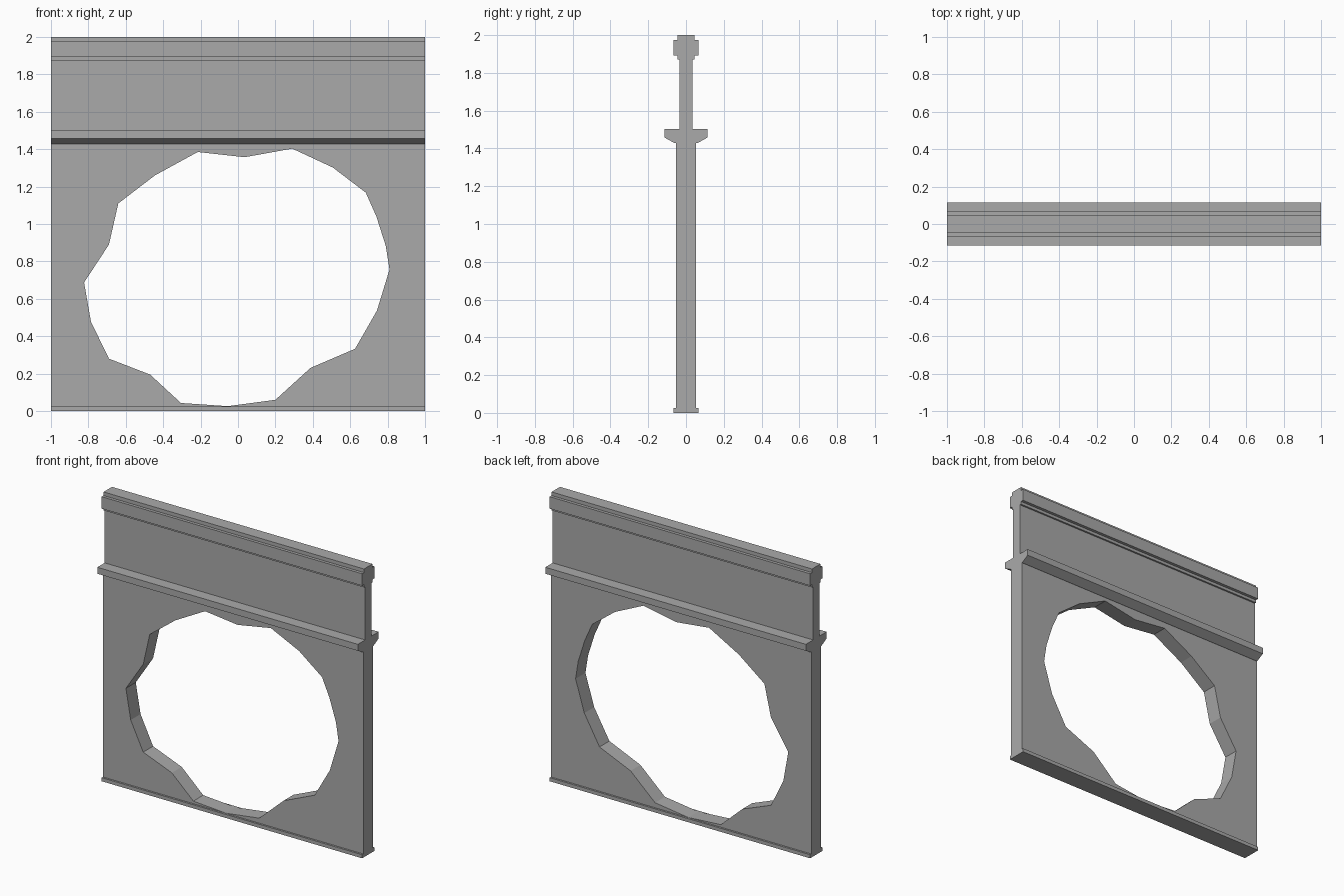
import bpy, bmesh
from mathutils import Vector

if "Cube" in bpy.data.objects:
    bpy.data.objects.remove(bpy.data.objects["Cube"])

grey = bpy.data.materials.new("stone_grey")
grey.use_nodes = True
colour = (0.4, 0.4, 0.4, 1)
grey.diffuse_color = colour
grey.node_tree.nodes["Principled BSDF"].inputs["Base Color"].default_value = colour


def prism(name, outline, direction):
    """Extrude a closed outline along a direction into a solid."""
    bm = bmesh.new()
    cap = bm.faces.new([bm.verts.new(p) for p in outline])
    ext = bmesh.ops.extrude_face_region(bm, geom=[cap], use_keep_orig=True)
    moved = [g for g in ext["geom"] if isinstance(g, bmesh.types.BMVert)]
    bmesh.ops.translate(bm, verts=moved, vec=Vector(direction))
    bmesh.ops.recalc_face_normals(bm, faces=bm.faces)
    mesh = bpy.data.meshes.new(name)
    bm.to_mesh(mesh)
    bm.free()
    mesh.materials.append(grey)
    obj = bpy.data.objects.new(name, mesh)
    bpy.context.collection.objects.link(obj)
    return obj


# Wall section, half width against height: foot, panel, ledge, parapet, coping
half = [(.067, 0), (.067, .025), (.054, .025), (.054, 1.428), (.06, 1.428),
        (.114, 1.458), (.114, 1.503), (.034, 1.503), (.034, 1.872),
        (.046, 1.872), (.046, 1.892), (.067, 1.892), (.067, 1.975),
        (.046, 1.975), (.046, 2)]
section = [(-1, y, z) for y, z in half] + [(-1, -y, z) for y, z in reversed(half)]
wall = prism("wall_with_ledge", section, (2, 0, 0))

# Ragged opening broken through the panel
ragged = [(-.215, 1.385), (.035, 1.357), (.29, 1.403), (.507, 1.302),
          (.683, 1.168), (.74, 1.04), (.79, .883), (.81, .757),
          (.743, .537), (.626, .333), (.388, .231), (.2, .06),
          (-.055, .026), (-.305, .043), (-.47, .195), (-.69, .28),
          (-.786, .477), (-.823, .687), (-.69, .89), (-.64, 1.11),
          (-.444, 1.26)]
cutter = prism("opening_cutter", [(x, -.3, z) for x, z in ragged], (0, .6, 0))
cutter.hide_render = True
cutter.hide_set(True)

cut = wall.modifiers.new("opening", "BOOLEAN")
cut.operation = "DIFFERENCE"
cut.solver = "EXACT"
cut.object = cutter

# Bake the opening and drop the cutter
bpy.context.view_layer.update()
graph = bpy.context.evaluated_depsgraph_get()
baked = bpy.data.meshes.new_from_object(wall.evaluated_get(graph))
wall.modifiers.clear()
wall.data = baked
bpy.data.objects.remove(cutter)
